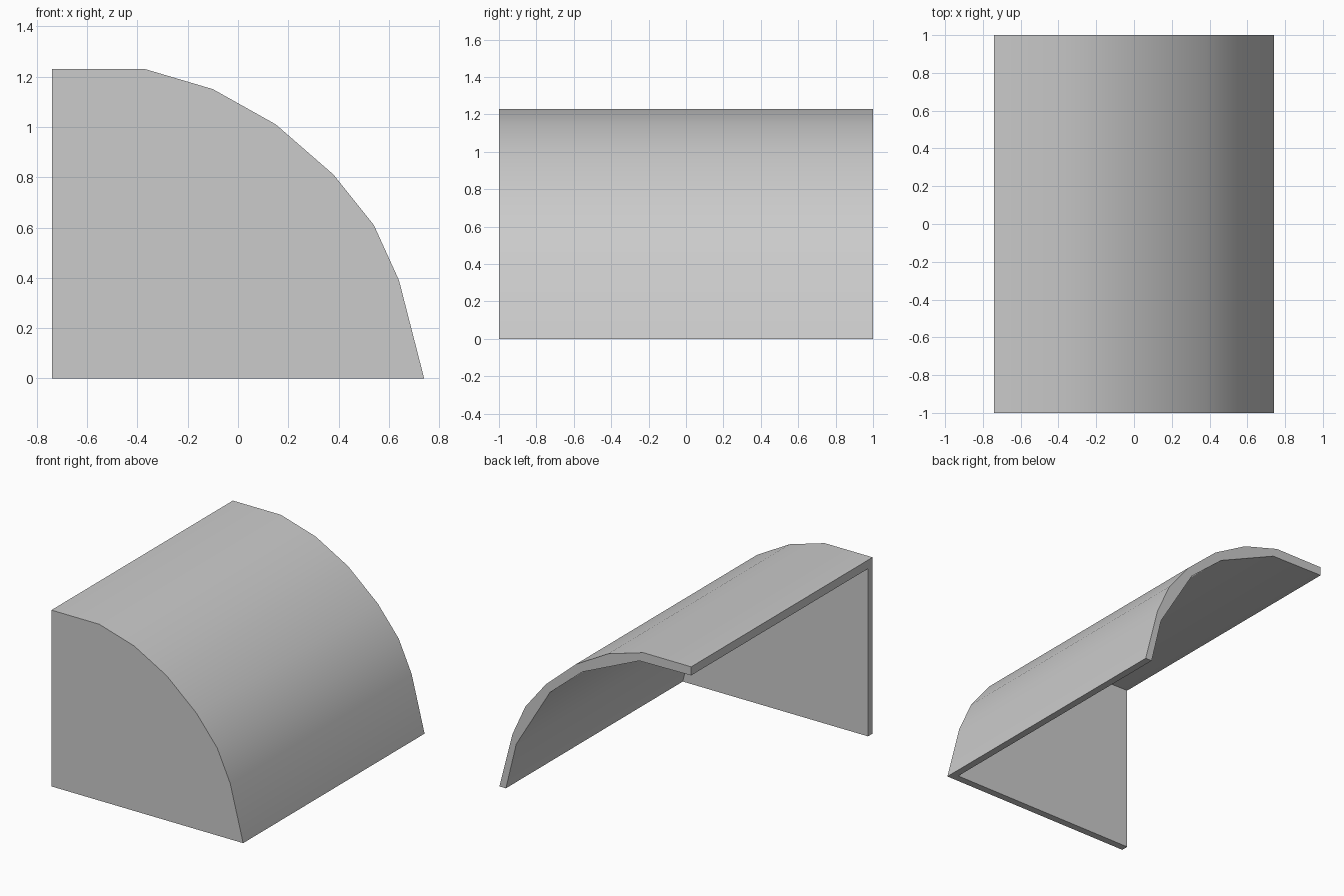
import bpy, bmesh, math

cube = bpy.data.objects.get("Cube")
if cube:
    bpy.data.objects.remove(cube, do_unlink=True)

# Single grey material
grey = bpy.data.materials.new("plain grey")
grey.use_nodes = True
colour = (0.6, 0.6, 0.6, 1)
grey.diffuse_color = colour
grey.node_tree.nodes["Principled BSDF"].inputs["Base Color"].default_value = colour

# Cross-sections (x, z) of the curved panel, from the top edge to the foot
OUTER = [(-0.74, 1.23), (-0.37, 1.23), (-0.10, 1.15), (0.15, 1.01),
         (0.38, 0.81), (0.54, 0.61), (0.64, 0.39), (0.74, 0)]
INNER = [(-0.74, 1.17), (-0.34, 1.165), (0.10, 0.97),
         (0.35, 0.76), (0.61, 0.33), (0.69, 0)]
CORNER = (-0.74, 0)
FRONT, PLATE_BACK, BACK = -1, -0.95, 1

bm = bmesh.new()


def row(points, y):
    return [bm.verts.new((x, y, z)) for x, z in points]


def bridge(a, b):
    for i in range(len(a) - 1):
        bm.faces.new((a[i], a[i + 1], b[i + 1], b[i]))


outer_front, outer_back = row(OUTER, FRONT), row(OUTER, BACK)
inner_front, inner_back = row(INNER, PLATE_BACK), row(INNER, BACK)
corner_front, = row([CORNER], FRONT)
corner_back, = row([CORNER], PLATE_BACK)

# Curved panel, outside and inside
bridge(outer_front, outer_back)
bridge(inner_front, inner_back)

# Open back rim, then the two faces of the front plate
bm.faces.new(outer_back + inner_back[::-1])
bm.faces.new(outer_front + [corner_front])
bm.faces.new(inner_front + [corner_back])

# L-shaped rims along the open side (top end) and the underside (foot end)
for end in (0, -1):
    bm.faces.new((corner_front, outer_front[end], outer_back[end],
                  inner_back[end], inner_front[end], corner_back))

bmesh.ops.recalc_face_normals(bm, faces=bm.faces)
mesh = bpy.data.meshes.new("curved_panel_with_end_plate")
bm.to_mesh(mesh)
bm.free()
mesh.materials.append(grey)

panel = bpy.data.objects.new("curved_panel_with_end_plate", mesh)
bpy.context.collection.objects.link(panel)
bpy.ops.object.select_all(action="DESELECT")
panel.select_set(True)
bpy.context.view_layer.objects.active = panel
bpy.ops.object.shade_smooth_by_angle(angle=math.radians(35))
